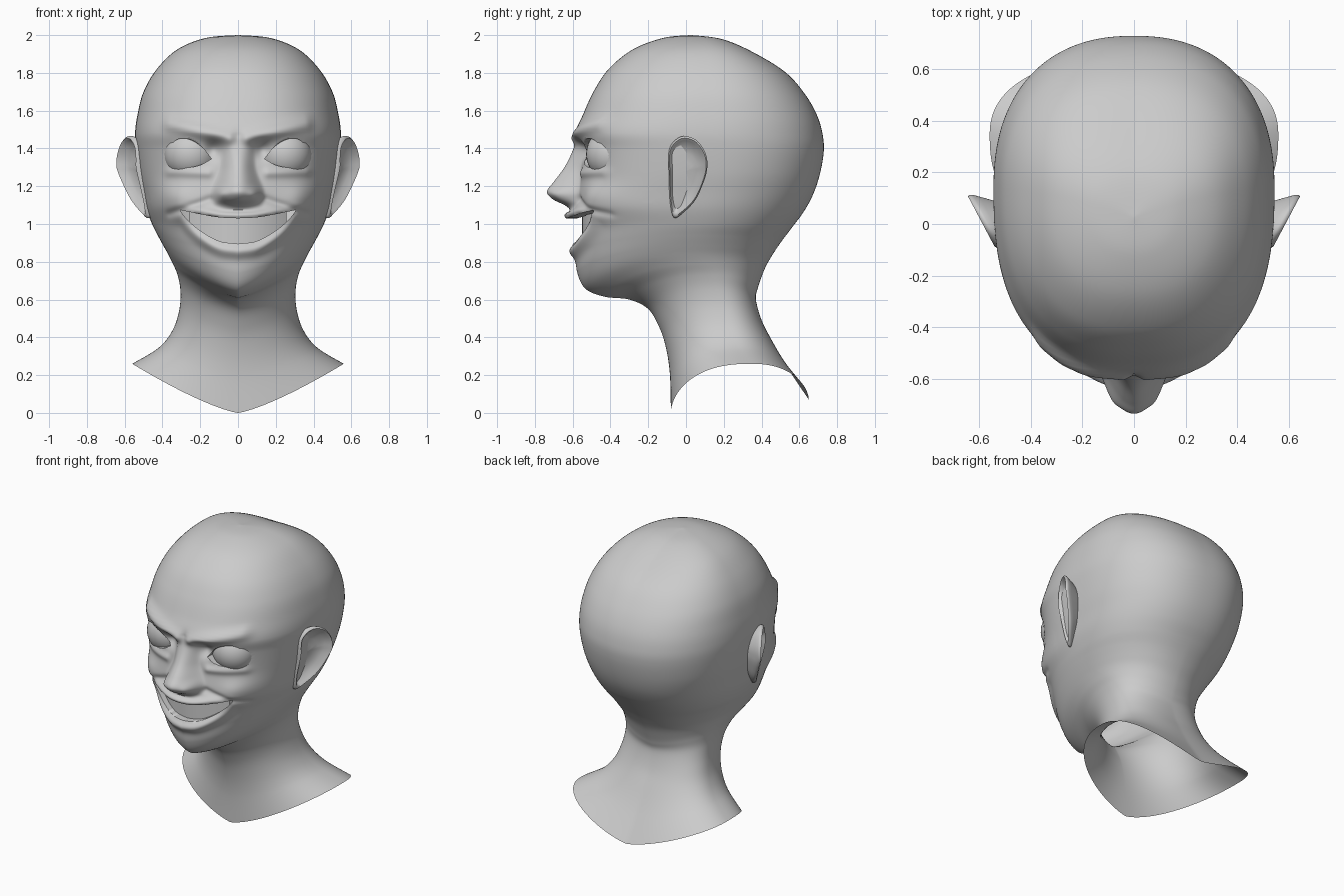
import bpy, bmesh, math
from math import sin, cos, pi, exp, ceil
from mathutils import Vector

if "Cube" in bpy.data.objects:
    bpy.data.objects.remove(bpy.data.objects["Cube"])


def spline(a, b, c, d, t):
    """Catmull-Rom between b and c, for tuples."""
    return [0.5 * (2*q + (r-p)*t + (2*p-5*q+4*r-s)*t*t + (3*q-p-3*r+s)*t**3)
            for p, q, r, s in zip(a, b, c, d)]


def curve(pts, x):
    """Smooth value at x of a curve through (x, value) points."""
    x = min(max(x, pts[0][0]), pts[-1][0])
    for i in range(len(pts) - 1):
        if x <= pts[i+1][0]:
            break
    (x0, v0), (x1, v1) = pts[i], pts[i+1]
    h = x1 - x0

    def slope(k):
        a, b = pts[max(k-1, 0)], pts[min(k+1, len(pts)-1)]
        return (b[1]-a[1]) / (b[0]-a[0])
    t = (x - x0) / h
    return (v0*(2*t**3-3*t*t+1) + slope(i)*h*(t**3-2*t*t+t)
            + v1*(3*t*t-2*t**3) + slope(i+1)*h*(t**3-t*t))


def bump(x, z, cx, cz, sx, sz, amp):
    return amp * exp(-((x-cx)/sx)**2 - ((z-cz)/sz)**2)


def ridge(x, z, a, b, s, amp):
    """Bump along a segment in the face plane."""
    dx, dz = b[0]-a[0], b[1]-a[1]
    t = min(max(((x-a[0])*dx + (z-a[1])*dz) / (dx*dx+dz*dz), 0), 1)
    return amp * exp(-((x-a[0]-t*dx)**2 + (z-a[1]-t*dz)**2) / s**2)


def finish(bm, name, angle=50):
    me = bpy.data.meshes.new(name)
    bm.to_mesh(me)
    bm.free()
    ob = bpy.data.objects.new(name, me)
    bpy.context.collection.objects.link(ob)
    bpy.ops.object.select_all(action='DESELECT')
    ob.select_set(True)
    bpy.context.view_layer.objects.active = ob
    bpy.ops.object.shade_smooth_by_angle(angle=math.radians(angle))
    return ob


# Openings and nose, as curves over |x| or z
LIP_UP = [(0, 1.03), (.1, 1.035), (.2, 1.052), (.31, 1.075)]
LIP_LOW = [(0, .895), (.1, .91), (.2, .965), (.27, 1.025), (.31, 1.075)]
LID_UP = [(.14, 1.345), (.2, 1.415), (.28, 1.453), (.34, 1.435), (.385, 1.36)]
LID_LOW = [(.14, 1.345), (.2, 1.312), (.28, 1.298), (.34, 1.31), (.385, 1.36)]
NOSE = [(1.07, 0), (1.10, .05), (1.13, .12), (1.17, .16), (1.22, .135),
        (1.3, .085), (1.4, .035), (1.47, 0)]
NOSE_W = [(1.07, .13), (1.17, .145), (1.3, .1), (1.47, .09)]


def relief(x, z):
    """Forward push of the face surface."""
    x = abs(x)
    d = 0
    u = x / curve(NOSE_W, z)
    if u < 1 and 1.07 < z < 1.47:
        d += curve(NOSE, z) * (1 - u*u)**2 * (1 + .6*u*u)
    d += bump(x, z, .09, 1.155, .035, .035, .03)             # nostril wing
    d += ridge(x, z, (.05, 1.455), (.36, 1.53), .035, .028)  # brow
    d += bump(x, z, .13, 1.39, .045, .05, -.04)              # inner socket
    d += ridge(x, z, (.16, 1.27), (.36, 1.275), .025, .015)  # eye bag
    d += bump(x, z, .34, 1.14, .09, .07, .035)               # cheek
    d += ridge(x, z, (.15, 1.13), (.36, 1.055), .02, -.015)  # smile crease
    if x < .45:
        d += .045 * exp(-((z-curve(LIP_UP, x)-.015)/.024)**2 - (x/.22)**2)
        d += .032 * exp(-((z-curve(LIP_LOW, x)+.04)/.036)**2 - (x/.32)**6)
    return d


# Head and neck rings: front y, front z, half width, side z, back y, back z
RINGS = [
    (.02, 2.0, .004, 2.0, .03, 2.0), (-.12, 1.985, .17, 1.985, .2, 1.975),
    (-.28, 1.925, .32, 1.925, .37, 1.90), (-.41, 1.82, .43, 1.82, .53, 1.80),
    (-.49, 1.70, .50, 1.70, .635, 1.68), (-.545, 1.58, .532, 1.58, .70, 1.56),
    (-.58, 1.49, .545, 1.48, .727, 1.45), (-.56, 1.40, .54, 1.39, .727, 1.36),
    (-.56, 1.28, .525, 1.27, .705, 1.25), (-.58, 1.15, .505, 1.17, .67, 1.15),
    (-.60, 1.05, .485, 1.08, .62, 1.06), (-.585, .95, .455, 1.0, .56, .98),
    (-.585, .85, .425, .94, .50, .90), (-.575, .74, .395, .885, .46, .84),
    (-.53, .655, .37, .84, .425, .78), (-.43, .615, .345, .79, .40, .72),
    (-.30, .60, .32, .73, .38, .66), (-.20, .55, .305, .65, .37, .60),
    (-.14, .45, .31, .55, .40, .49), (-.105, .34, .345, .44, .45, .39),
    (-.085, .2, .42, .345, .53, .25), (-.08, 0, .56, .26, .65, .07)]
SQUARE = [(0, 2.2), (6, 2.5), (9, 2.4), (11, 2.1), (14, 1.9), (17, 2.1), (21, 2.4)]
COLS = 220

bm = bmesh.new()
rows = []
last = len(RINGS) - 1
for i in range(last):
    p = [RINGS[min(max(i+k, 0), last)] for k in (-1, 0, 1, 2)]
    steps = max(5, ceil(math.dist(p[1][:2], p[2][:2]) / (.009 if 5 < i < 13 else .02)))
    for s in range(steps + (i == last - 1)):
        yf, zf, w, zs, yb, zb = spline(*p, s / steps)
        n = curve(SQUARE, i + s/steps)
        ys = (yf + yb) / 2 + .06 * min(1, w / .3)
        row = []
        for c in range(COLS):
            t = 2*pi*c / COLS
            a = t - .45*sin(t)
            m = n if cos(a) > 0 else 2.3
            r = (abs(sin(a))**m + abs(cos(a))**m) ** (-1/m)
            ye, ze = (yf, zf) if cos(a) > 0 else (yb, zb)
            y = ys + abs(cos(a)) * r * (ye - ys)
            z = ze + (zs - ze) * min(1, abs(sin(a)) * r) ** 1.3
            x = w * sin(a) * r
            if y < -.2 and .7 < z < 1.7:
                y -= relief(x, z)
            row.append(bm.verts.new((x, y, z)))
        rows.append(row)
bm.faces.new(rows[0])
for a, b in zip(rows, rows[1:]):
    for c in range(COLS):
        d = (c + 1) % COLS
        bm.faces.new((b[c], b[d], a[d], a[c]))


# Cut the mouth and eye openings, snap their edges and turn them inwards
def cut(up, low, depth):
    x0, x1 = up[0][0], up[-1][0]
    doomed = []
    for f in bm.faces:
        m = f.calc_center_median()
        if m.y < -.2 and x0 <= abs(m.x) < x1 and curve(low, abs(m.x)) < m.z < curve(up, abs(m.x)):
            doomed.append(f)
    bad = set(doomed)
    edges = [e for e in {e for f in doomed for e in f.edges}
             if not all(f in bad for f in e.link_faces)]
    line = []
    for k in range(161):
        x = x0 + (x1 - x0) * k / 160
        line += [(x, curve(up, x)), (x, curve(low, x))]
    for v in {v for e in edges for v in e.verts}:
        x, z = min(line, key=lambda q: (q[0]-abs(v.co.x))**2 + (q[1]-v.co.z)**2)
        v.co.x, v.co.z = math.copysign(x, v.co.x), z
    bmesh.ops.delete(bm, geom=doomed, context='FACES')
    edges = [e for e in edges if e.is_valid]
    new = bmesh.ops.extrude_edge_only(bm, edges=edges)['geom']
    for v in new:
        if isinstance(v, bmesh.types.BMVert):
            v.co.y += depth


cut(LIP_UP, LIP_LOW, .06)
cut(LID_UP, LID_LOW, .05)
finish(bm, "head")

# Teeth: a curved band behind the lips
bm = bmesh.new()
band = []
for k in range(33):
    x = -.257 + .514 * k / 32
    y = -.55 + 1.4*x*x
    band.append([bm.verts.new((x, y, curve(LIP_LOW, abs(x)) - .03)),
                 bm.verts.new((x, y, curve(LIP_UP, abs(x)) + .02))])
for a, b in zip(band, band[1:]):
    bm.faces.new((a[0], b[0], b[1], a[1]))
finish(bm, "teeth")

# Ears: outline (y, z) lofted through scaled rings (scale, outward offset)
EAR = [(-.09, 1.39), (-.05, 1.45), (0, 1.465), (.06, 1.44), (.105, 1.37),
       (.112, 1.29), (.085, 1.2), (.045, 1.12), (-.02, 1.055), (-.065, 1.035),
       (-.085, 1.12), (-.09, 1.25)]
EAR_RINGS = [(.55, -.13), (.75, -.09), (.93, -.03), (1, -.008), (1, .006), (.94, .015),
             (.87, .004), (.76, -.022), (.5, -.04), (.25, -.045), (.03, -.045)]
for side, tag in ((1, "left"), (-1, "right")):
    bm = bmesh.new()
    loops = []
    for scale, out in EAR_RINGS:
        loop = []
        for k in range(len(EAR)):
            p = [EAR[(k+j) % len(EAR)] for j in (-1, 0, 1, 2)]
            for s in range(5):
                y, z = spline(*p, s / 5)
                y, z = .005 + (y-.005)*scale, 1.28 + (z-1.28)*scale
                x = .53 + .53*(y+.08) - .25*max(0, 1.3-z) + out
                loop.append(bm.verts.new((side*x, y, z)))
        loops.append(loop)
    for a, b in zip(loops, loops[1:]):
        for c in range(len(a)):
            d = (c + 1) % len(a)
            bm.faces.new((a[c], a[d], b[d], b[c]))
    bm.faces.new(loops[-1])
    bm.faces.new(loops[0])
    bmesh.ops.recalc_face_normals(bm, faces=bm.faces)
    finish(bm, tag + "_ear", 70)

    # Eyeball
    bm = bmesh.new()
    bmesh.ops.create_uvsphere(bm, u_segments=32, v_segments=16, radius=.144)
    bmesh.ops.translate(bm, verts=bm.verts, vec=Vector((side*.247, -.385, 1.37)))
    finish(bm, tag + "_eye")
